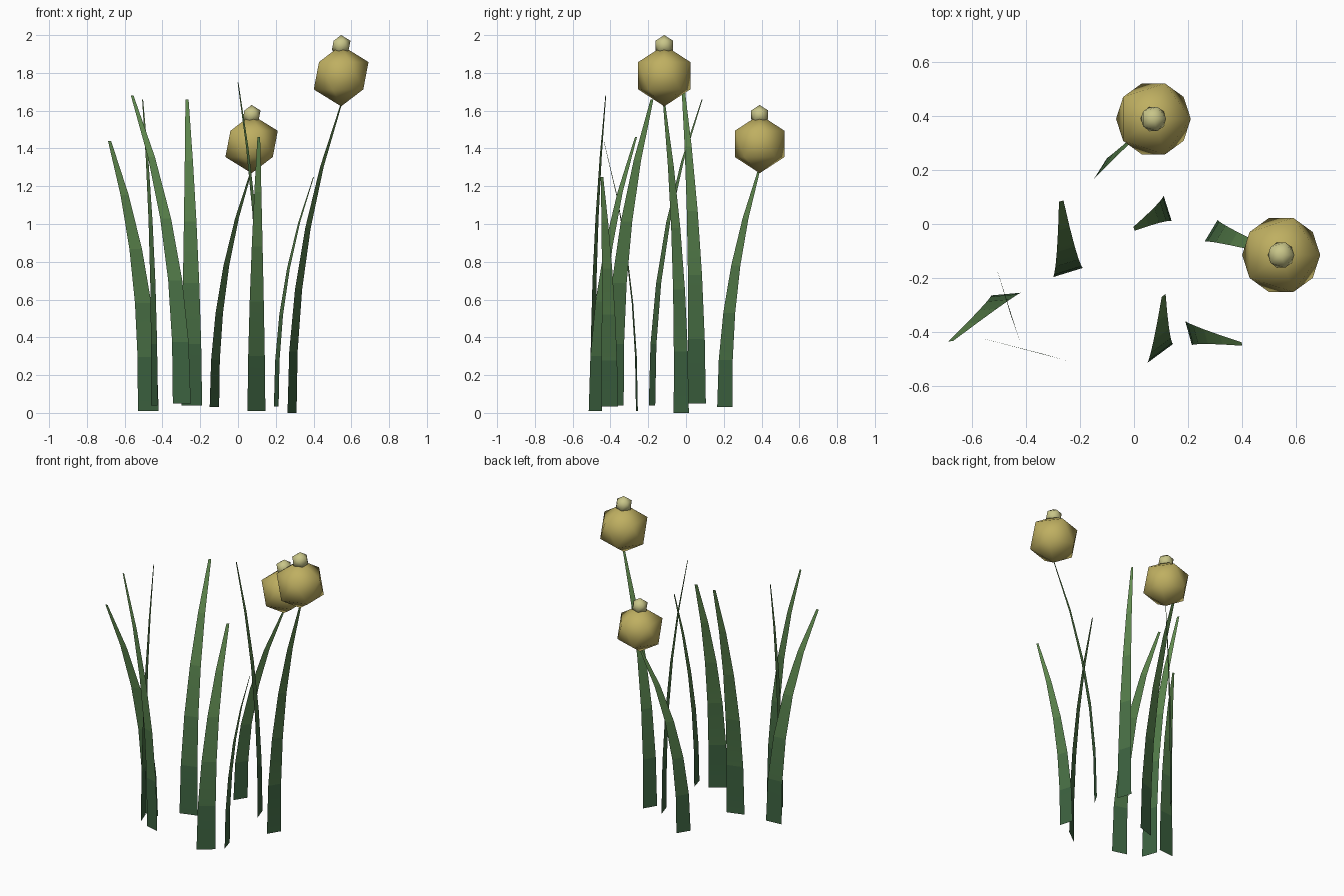
import bpy
from mathutils import Vector

if "Cube" in bpy.data.objects:
    bpy.data.objects.remove(bpy.data.objects["Cube"])


def material(name, rgb):
    m = bpy.data.materials.new(name)
    m.diffuse_color = (*rgb, 1)
    m.use_nodes = True
    m.node_tree.nodes["Principled BSDF"].inputs["Base Color"].default_value = m.diffuse_color
    return m


SEGMENTS = 5
low, high = Vector((0.045, 0.12, 0.05)), Vector((0.13, 0.28, 0.085))
greens = [material(f"green_{i}", low.lerp(high, i / (SEGMENTS - 1))) for i in range(SEGMENTS)]
petal = material("flower_yellow", (0.52, 0.43, 0.12))
pale = material("bud_pale", (0.58, 0.56, 0.25))


def blade(name, left, right, z0, tip):
    """Flat leaf: base edge left-right at z0, bending and tapering to the tip."""
    a, b = Vector((*left, z0)), Vector((*right, z0))
    base, half = (a + b) / 2, (b - a) / 2
    bend = Vector(tip) - base
    verts = []
    for i in range(SEGMENTS + 1):
        t = i / SEGMENTS
        c = base + Vector((bend.x * t ** 2.2, bend.y * t ** 2.2, bend.z * t))
        w = half * (1 - 0.85 * t ** 1.5)
        verts += [c - w, c + w]
    faces = [(2 * i, 2 * i + 1, 2 * i + 3, 2 * i + 2) for i in range(SEGMENTS)]
    me = bpy.data.meshes.new(name)
    me.from_pydata(verts, [], faces)
    for m in greens:
        me.materials.append(m)
    for i, p in enumerate(me.polygons):
        p.material_index = i
        p.use_smooth = True
    bpy.context.collection.objects.link(bpy.data.objects.new(name, me))


def ball(name, loc, r, mat):
    bpy.ops.mesh.primitive_ico_sphere_add(subdivisions=1, radius=r, location=loc)
    o = bpy.context.object
    o.name = name
    o.data.materials.append(mat)
    bpy.ops.object.shade_smooth()


# Leaves: base corners, base height, tip
leaves = [
    ((-0.53, -0.265), (-0.42, -0.255), 0.01, (-0.68, -0.435, 1.44)),
    ((-0.46, -0.33), (-0.425, -0.43), 0.04, (-0.505, -0.18, 1.66)),
    ((-0.345, -0.48), (-0.25, -0.507), 0.05, (-0.56, -0.425, 1.68)),
    ((-0.30, -0.197), (-0.19, -0.163), 0.04, (-0.27, 0.085, 1.66)),
    ((0.05, -0.515), (0.145, -0.445), 0.01, (0.11, -0.265, 1.46)),
    ((0.11, 0.105), (0.14, 0.01), 0.05, (0.0, -0.018, 1.75)),
    ((0.19, -0.36), (0.215, -0.45), 0.035, (0.40, -0.445, 1.25)),
]
for i, args in enumerate(leaves):
    blade(f"leaf_{i + 1}", *args)

# Flower stems: same blade shape, ending under each flower
blade("stem_1", (0.262, -0.065), (0.31, 0.015), 0.0, (0.545, -0.115, 1.63))
blade("stem_2", (-0.15, 0.165), (-0.10, 0.245), 0.03, (0.07, 0.385, 1.28))

# Flower heads with a small bud on top
for i, (x, y, z, r) in enumerate([(0.546, -0.115, 1.785, 0.162), (0.072, 0.39, 1.424, 0.155)]):
    ball(f"flower_{i + 1}", (x, y, z), r, petal)
    ball(f"bud_{i + 1}", (x, y, z + r * 0.99), r * 0.34, pale)
